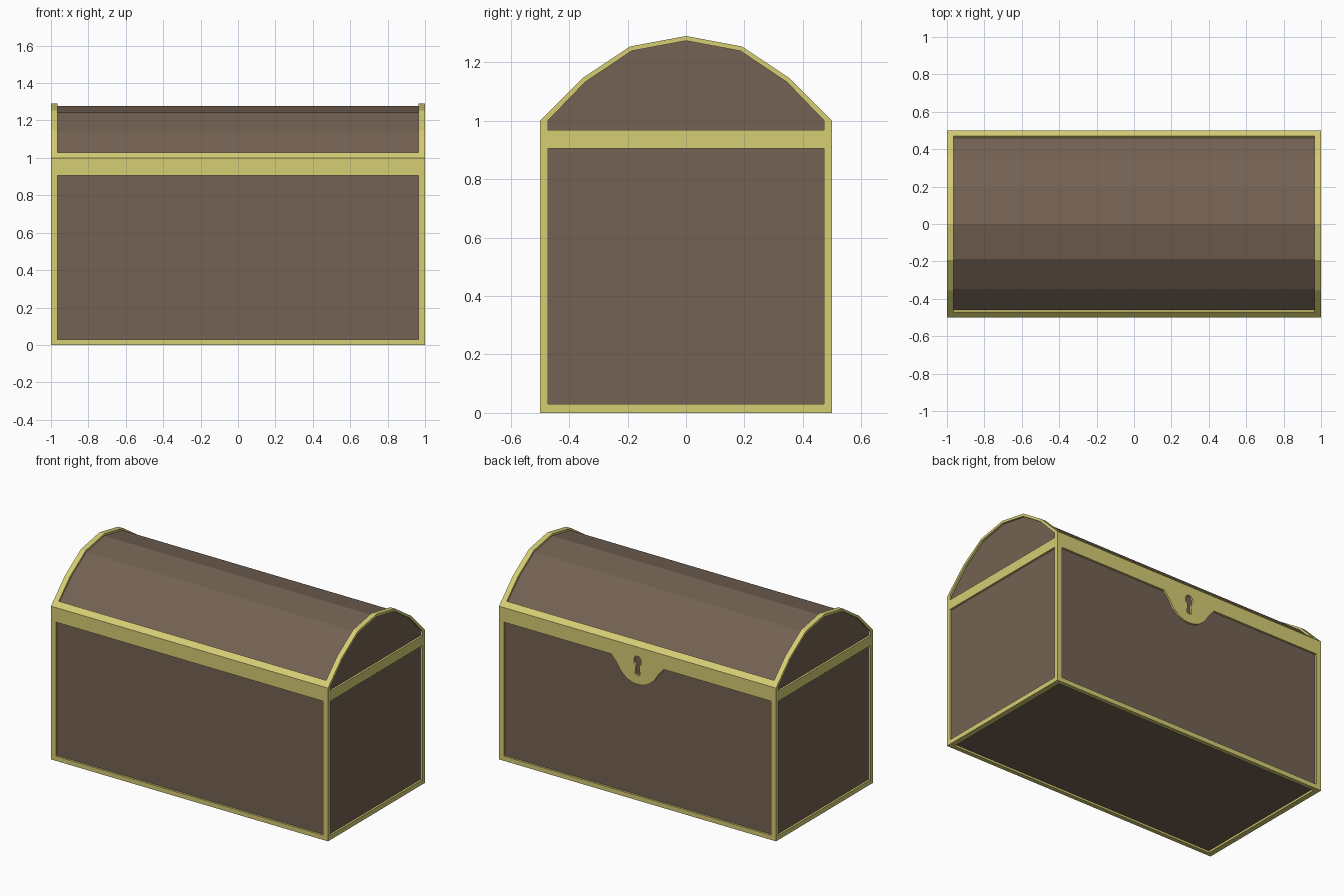
import bpy, bmesh
from mathutils import Vector

if "Cube" in bpy.data.objects:
    bpy.data.objects.remove(bpy.data.objects["Cube"])

W, D = 1.0, 0.5          # half width, half depth
PX, PY = 0.965, 0.473    # where the recessed panels begin
RECESS = 0.013


def material(name, rgb):
    m = bpy.data.materials.new(name)
    m.diffuse_color = (*rgb, 1)
    m.use_nodes = True
    m.node_tree.nodes["Principled BSDF"].inputs["Base Color"].default_value = m.diffuse_color
    return m


wood = material("brown wood", (0.175, 0.122, 0.087))
brass = material("pale brass", (0.67, 0.61, 0.175))


def prism(name, outline, axis, a, b, mat, mirror=""):
    """Extrude an outline along x (points are y, z) or along y (points are x, z)."""
    put = (lambda p, t: (t, p[0], p[1])) if axis == "x" else (lambda p, t: (p[0], t, p[1]))
    bm = bmesh.new()
    lo = [bm.verts.new(put(p, a)) for p in outline]
    hi = [bm.verts.new(put(p, b)) for p in outline]
    bm.faces.new(lo)
    bm.faces.new(hi[::-1])
    n = len(outline)
    for i in range(n):
        j = (i + 1) % n
        bm.faces.new((lo[i], hi[i], hi[j], lo[j]))
    bmesh.ops.recalc_face_normals(bm, faces=bm.faces)
    me = bpy.data.meshes.new(name)
    bm.to_mesh(me)
    bm.free()
    me.materials.append(mat)
    ob = bpy.data.objects.new(name, me)
    bpy.context.collection.objects.link(ob)
    if mirror:
        mod = ob.modifiers.new("mirror", "MIRROR")
        mod.use_axis = ("x" in mirror, "y" in mirror, False)
        mod.use_mirror_merge = False
    return ob


def rect(u0, u1, v0, v1):
    return [(u0, v0), (u1, v0), (u1, v1), (u0, v1)]


def inset(poly, d):
    """Offset a counter-clockwise convex outline inwards."""
    out = []
    for i, p in enumerate(poly):
        p, q, r = Vector(p), Vector(poly[i - 1]), Vector(poly[(i + 1) % len(poly)])
        e, f = (p - q).normalized(), (r - p).normalized()
        n1, n2 = Vector((-e.y, e.x)), Vector((-f.y, f.x))
        out.append(tuple(p + (n1 + n2) * d / (1 + n1.dot(n2))))
    return out


# End profile of the chest with its faceted barrel lid
arc = [(D, 1), (0.355, 1.145), (0.192, 1.254), (0, 1.29),
       (-0.192, 1.254), (-0.355, 1.145), (-D, 1)]
profile = [(-D, 0), (D, 0)] + arc

# Recessed wooden panels
core = inset(profile, RECESS)
prism("wooden_panels", core, "x", -W + RECESS, W - RECESS, wood)

# Corner posts and lid end arches
prism("corner_posts", rect(PY, D, 0, 1), "x", PX, W, brass, "xy")
inner = [(PY, 1)] + inset(profile, 0.016)[3:-1] + [(-PY, 1)]
prism("lid_end_arches", arc + inner[::-1], "x", PX, W, brass, "x")

# Bottom rails
prism("bottom_long_rails", rect(PY, D, 0, 0.03), "x", -PX, PX, brass, "y")
prism("bottom_end_rails", rect(PX, W, 0, 0.03), "y", -PY, PY, brass, "x")

# Bands round the rim and the sloping lid edge
prism("end_bands", rect(PX, W, 0.905, 0.968), "y", -PY, PY, brass, "x")
prism("front_band", rect(-D, -PY, 0.905, 1), "x", -PX, PX, brass)
prism("back_bands", rect(PY, D, 0.905, 1), "x", 0.19, PX, brass, "x")
prism("lid_edge_rails", [(D, 1), (0.47, 1.03), (0.455, 1.015), (PY, 1)],
      "x", -PX, PX, brass, "y")

# Lock plate with keyhole, one half mirrored
half = [(0, 1), (0.19, 1), (0.19, 0.905), (0.15, 0.86), (0.118, 0.81),
        (0.075, 0.775), (0.035, 0.76), (0, 0.757),
        (0, 0.815), (0.019, 0.82), (0.012, 0.878), (0.027, 0.895),
        (0.027, 0.92), (0.014, 0.937), (0, 0.94)]
prism("lock_plate", half, "y", D - RECESS, D, brass, "x")
